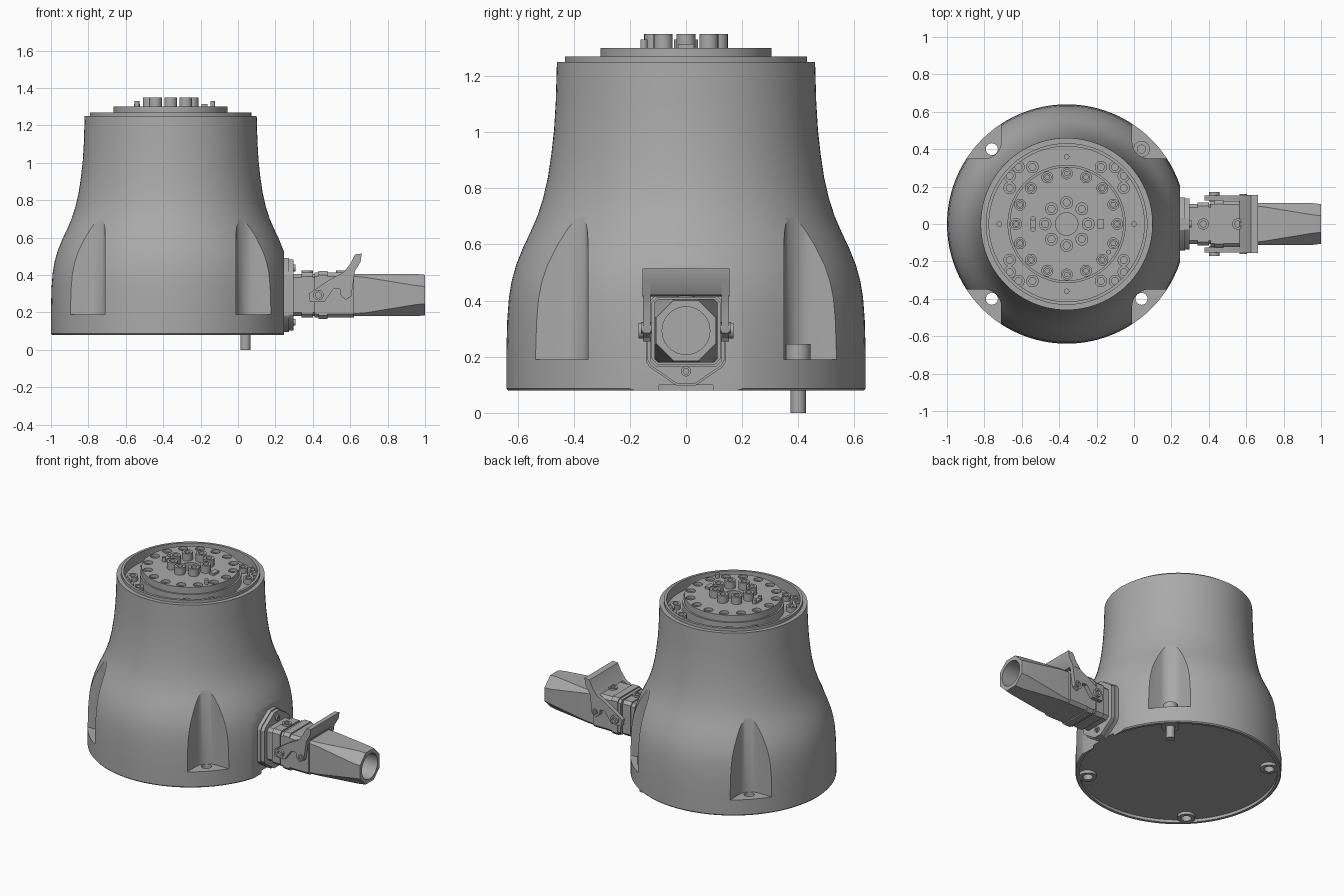
import bpy, bmesh
from math import sin, cos, pi, radians
from mathutils import Vector

cube = bpy.data.objects.get("Cube")
if cube:
    bpy.data.objects.remove(cube)

CX = -0.36      # axis of the pedestal
CZ = 0.293      # axis of the side connector

metal = bpy.data.materials.new("mid grey metal")
metal.use_nodes = True
metal.diffuse_color = (0.4, 0.4, 0.4, 1)
metal.node_tree.nodes["Principled BSDF"].inputs["Base Color"].default_value = (0.4, 0.4, 0.4, 1)
parts = []


def finish(name, bm):
    bmesh.ops.remove_doubles(bm, verts=bm.verts, dist=1e-5)
    bmesh.ops.recalc_face_normals(bm, faces=bm.faces)
    mesh = bpy.data.meshes.new(name)
    bm.to_mesh(mesh)
    bm.free()
    mesh.materials.append(metal)
    ob = bpy.data.objects.new(name, mesh)
    bpy.context.collection.objects.link(ob)
    parts.append(ob)
    return ob


def lathe(name, profile, spots=((CX, 0, 0),), seg=20, closed=False, rot=None):
    """Turn a (radius, height) profile about a vertical axis at every spot."""
    bm = bmesh.new()
    for spot in spots:
        origin = Vector((0, 0, 0)) if rot else Vector(spot)
        vs = [bm.verts.new(origin + Vector((r, 0, z))) for r, z in profile]
        pairs = list(zip(vs, vs[1:] + vs[:1])) if closed else list(zip(vs, vs[1:]))
        edges = [bm.edges.new(p) for p in pairs]
        bmesh.ops.spin(bm, geom=vs + edges, cent=origin, axis=(0, 0, 1),
                       angle=2 * pi, steps=seg, use_merge=False)
    ob = finish(name, bm)
    if rot:
        ob.location, ob.rotation_euler = spots[0], rot
    return ob


def loft(name, rings):
    """Skin equal rings of points and cap both ends."""
    bm = bmesh.new()
    loops = [[bm.verts.new(p) for p in ring] for ring in rings]
    for a, b in zip(loops, loops[1:]):
        for i in range(len(a)):
            j = (i + 1) % len(a)
            bm.faces.new((a[i], a[j], b[j], b[i]))
    bm.faces.new(loops[0])
    bm.faces.new(loops[-1])
    return finish(name, bm)


def along_x(pts, x):
    return [(x, y, z) for y, z in pts]


def slab(name, pts, x0, x1):
    return loft(name, [along_x(pts, x0), along_x(pts, x1)])


def side_plate(name, pts, y0, y1):
    return loft(name, [[(x, y, z) for x, z in pts] for y in (y0, y1)])


def cut_rect(w, h, c):
    """Rectangle with chamfered corners, around the connector axis."""
    return [(y, CZ + z) for y, z in ((w - c, -h), (w, c - h), (w, h - c), (w - c, h),
                                     (c - w, h), (-w, h - c), (-w, c - h), (c - w, -h))]


def cut(target, cutter):
    mod = target.modifiers.new("cut", "BOOLEAN")
    mod.object, mod.operation, mod.solver = cutter, "DIFFERENCE", "EXACT"
    bpy.context.view_layer.objects.active = target
    bpy.ops.object.modifier_apply(modifier=mod.name)
    parts.remove(cutter)
    bpy.data.objects.remove(cutter)


def rod(r, z0, z1):
    return [(0, z0), (r, z0), (r, z1), (0, z1)]


def screw(r, h):
    return [(0, 0), (r, 0), (r, h), (.55 * r, h), (.55 * r, .4 * h), (0, .4 * h)]


def circle(n, r, z):
    return [(CX + r * cos(2 * pi * i / n), r * sin(2 * pi * i / n), z) for i in range(n)]


# Pedestal body with bottom recess, top rim and recess
body = lathe("pedestal_body", [
    (0, .1), (.615, .1), (.615, .08), (.634, .08), (.64, .087), (.64, .22), (.637, .33),
    (.631, .41), (.621, .47), (.606, .525), (.58, .59), (.554, .645), (.53, .7), (.509, .765),
    (.492, .84), (.48, .92), (.47, 1.01), (.464, 1.11), (.46, 1.25), (.432, 1.25),
    (.432, 1.27), (.415, 1.27), (.415, 1.2), (0, 1.2)], seg=96)

# Flat seat for the connector
cut(body, slab("seat_cutter", [(-.5, 0), (.5, 0), (.5, .8), (-.5, .8)], .247, .6))

# Four corner pockets with rounded inner edges, each with a mounting hole
corners = [(sx, sy) for sx in (-1, 1) for sy in (-1, 1)]
fillet = [(.44 - .09 * cos(radians(a)), .44 - .09 * sin(radians(a))) for a in range(0, 91, 10)]
pocket = [(.35, .8)] + fillet + [(.8, .35), (.8, .8)]
for sx, sy in corners:
    cut(body, loft("pocket_cutter", [[(CX + sx * x, sy * y, z) for x, y in pocket]
                                     for z in (.19, 1)]))
hole_spots = [(CX + .4 * sx, .4 * sy, 0) for sx, sy in corners]
cut(body, lathe("hole_cutter", rod(.032, .05, .3), hole_spots, 24))
lathe("hole_bosses", [(.032, .08), (.055, .08), (.055, .102), (.032, .102)],
      hole_spots, 24, closed=True)

# Single mounting bolt in one pocket
lathe("mounting_bolt", [(0, 0), (.027, 0), (.027, .19), (.044, .19), (.044, .245),
                        (.022, .245), (.022, .21), (0, .21)], [(CX + .4, .4, 0)], 24)

# Output drum with counterbored screws
drum = lathe("output_drum", [(.06, 1.19), (.316, 1.19), (.316, 1.255), (.305, 1.255),
                             (.305, 1.3), (.06, 1.3)], seg=72, closed=True)
cut(drum, lathe("counterbore_cutter", rod(.029, 1.265, 1.4), circle(16, .27, 0)))
lathe("drum_screws", screw(.022, .02), circle(16, .27, 1.264))
lathe("centre_bolts", screw(.034, .052), circle(8, .115, 1.298))

# Bolts in the recess, four per quadrant
ring = [(CX + sx * x, sy * y, 1.198) for sx, sy in corners
        for x, y in ((.183, .305), (.258, .305), (.305, .257), (.305, .193))]
lathe("recess_bolts", screw(.033, .035), ring)
lathe("recess_pins", rod(.015, 0, .012), circle(4, .36, 1.198), 12)

# Small keys and sensor posts on the drum
for s in (-1, 1):
    x = CX + .18 * s
    slab("drum_key", [(-.028, 1.298), (.028, 1.298), (.028, 1.315), (-.028, 1.315)],
         x - .016, x + .016)
lathe("drum_posts", rod(.013, 1.298, 1.33),
      [(CX - .18, .03, 0), (CX - .18, -.03, 0), (CX + .225, -.15, 0)], 12)

# Connector flange, two layers with screws
half = [(.03, -.19), (.125, -.125), (.137, -.105), (.137, .105), (.125, .125), (.03, .19)]
outline = half + [(-y, z) for y, z in reversed(half)]
for name, x0, x1, k in (("flange_gasket", .24, .272, 1.04), ("flange_plate", .272, .296, 1)):
    slab(name, [(y * k, CZ + z * k) for y, z in outline], x0, x1)
for s in (-1, 1):
    lathe("flange_screw", screw(.018, .012), [(.295, 0, CZ + .145 * s)],
          rot=(0, pi / 2, 0))

# Connector housing and collar
slab("connector_base", cut_rect(.108, .113, .02), .29, .45)
slab("base_collar", cut_rect(.116, .12, .02), .34, .4)
slab("connector_collar", cut_rect(.123, .12, .02), .41, .62)
slab("collar_rib", cut_rect(.127, .128, .02), .43, .478)
for x in (.37, .555):
    lathe("top_screw", screw(.03, .016), [(x, 0, CZ + .115)])

# Cable hood, chamfered towards a round mouth
hood = loft("cable_hood", [along_x(cut_rect(.112, .113, c), x)
                           for x, c in ((.6, .012), (.68, .018), (.95, .062))]
            + [along_x(cut_rect(.106, .108, .062), 1.0)])
bore = lathe("bore_cutter", rod(.085, 0, .5), [(.72, 0, CZ)], 40, rot=(0, pi / 2, 0))
bpy.context.view_layer.update()
cut(hood, bore)

# Locking lever: two side arms, cross handle and pivots
arm = [(.385, .255), (.378, .30), (.43, .335), (.49, .375), (.565, .415), (.60, .46),
       (.625, .51), (.662, .515), (.655, .47), (.625, .42), (.615, .35), (.605, .285),
       (.575, .268), (.55, .29), (.545, .325), (.51, .325), (.485, .29), (.46, .255)]
handle = [(.565, .415), (.60, .46), (.625, .51), (.662, .515), (.655, .47), (.625, .42)]
for s in (-1, 1):
    side_plate("lever_arm", arm, s * .126, s * .153)
    lathe("lever_pivot", screw(.028, .05), [(.43, s * .12, CZ)], rot=(-s * pi / 2, 0, 0))
    lathe("lever_catch", screw(.02, .04), [(.585, s * .12, CZ + .01)], rot=(-s * pi / 2, 0, 0))
side_plate("lever_handle", handle, -.155, .155)

# Smooth round surfaces, keep edges sharp
bpy.ops.object.select_all(action="DESELECT")
for ob in parts:
    ob.select_set(True)
bpy.context.view_layer.objects.active = body
bpy.ops.object.shade_smooth_by_angle(angle=radians(28))
